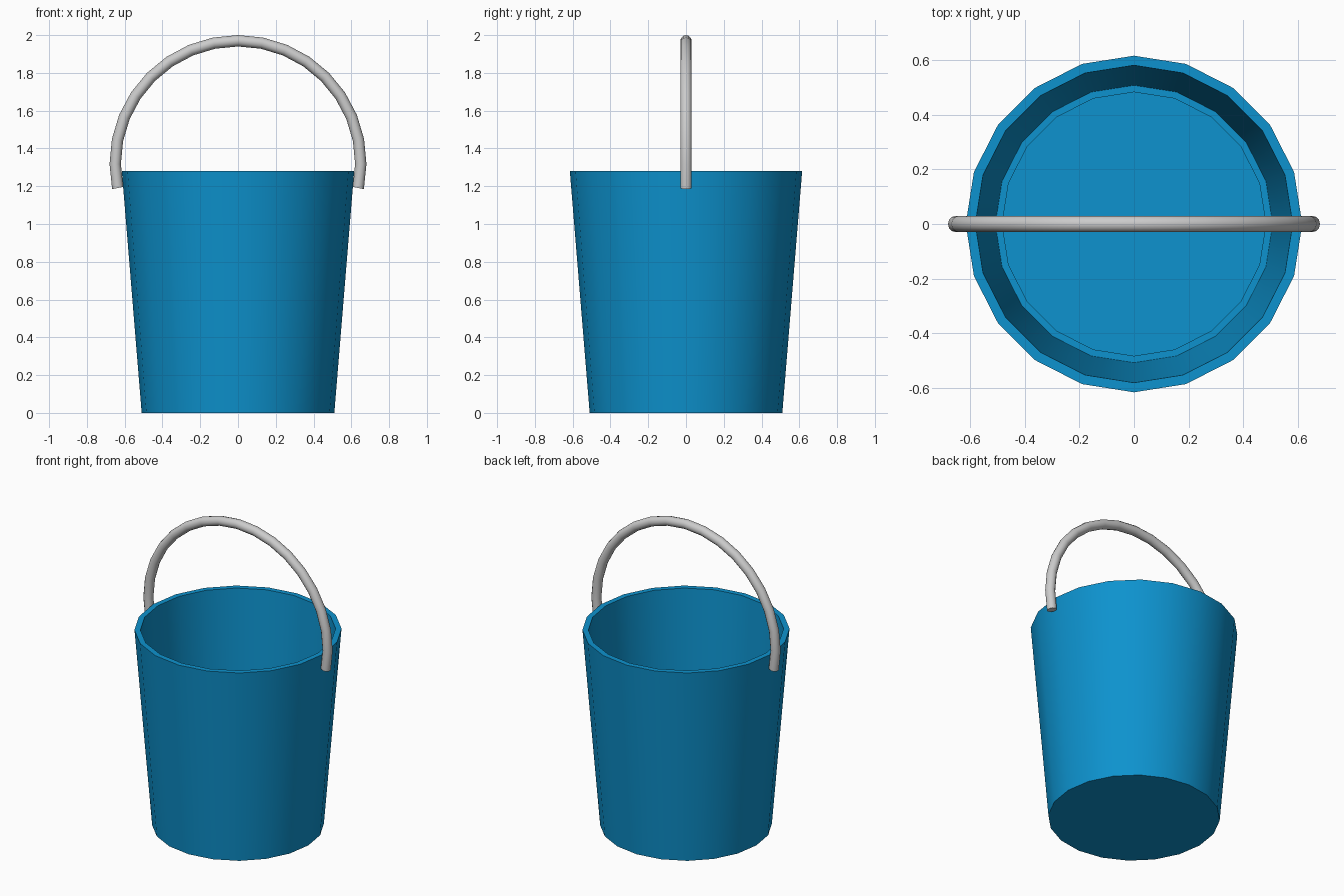
import bpy, bmesh
from math import sin, cos, pi, radians

if "Cube" in bpy.data.objects:
    bpy.data.objects.remove(bpy.data.objects["Cube"])


def finish(bm, name):
    bmesh.ops.recalc_face_normals(bm, faces=bm.faces)
    mesh = bpy.data.meshes.new(name)
    bm.to_mesh(mesh)
    bm.free()
    obj = bpy.data.objects.new(name, mesh)
    bpy.context.collection.objects.link(obj)
    bpy.ops.object.select_all(action='DESELECT')
    obj.select_set(True)
    bpy.context.view_layer.objects.active = obj
    bpy.ops.object.shade_smooth_by_angle(angle=radians(35))
    return obj


def skin(bm, rings):
    """Bridge successive rings of points and cap both ends."""
    loops = [[bm.verts.new(p) for p in ring] for ring in rings]
    n = len(loops[0])
    for a, b in zip(loops, loops[1:]):
        for i in range(n):
            j = (i + 1) % n
            bm.faces.new((a[i], a[j], b[j], b[i]))
    bm.faces.new(loops[0])
    bm.faces.new(loops[-1])


# Bucket body: 20-sided tapered shell with a small ledge around the floor
SIDES = 20
profile = [(0.51, 0), (0.615, 1.28), (0.58, 1.28),
           (0.507, 0.03), (0.482, 0.03), (0.482, 0.02)]
bm = bmesh.new()
skin(bm, [[(r * cos(2 * pi * i / SIDES), r * sin(2 * pi * i / SIDES), z)
           for i in range(SIDES)] for r, z in profile])
bucket = finish(bm, "bucket_body")
blue = bpy.data.materials.new("blue")
blue.diffuse_color = (0.004, 0.29, 0.62, 1)
blue.use_nodes = True
blue.node_tree.nodes["Principled BSDF"].inputs["Base Color"].default_value = blue.diffuse_color
bucket.data.materials.append(blue)

# Handle: round bar swept along a little more than half a circle
R, TUBE, CZ = 0.65, 0.03, 1.32
STEPS, ROUND = 18, 12
start, end = radians(-11.5), radians(191.5)
rings = []
for s in range(STEPS + 1):
    a = start + (end - start) * s / STEPS
    ring = []
    for k in range(ROUND):
        t = 2 * pi * k / ROUND
        r = R + TUBE * cos(t)
        ring.append((r * cos(a), TUBE * sin(t), CZ + r * sin(a)))
    rings.append(ring)
bm = bmesh.new()
skin(bm, rings)
finish(bm, "handle")
